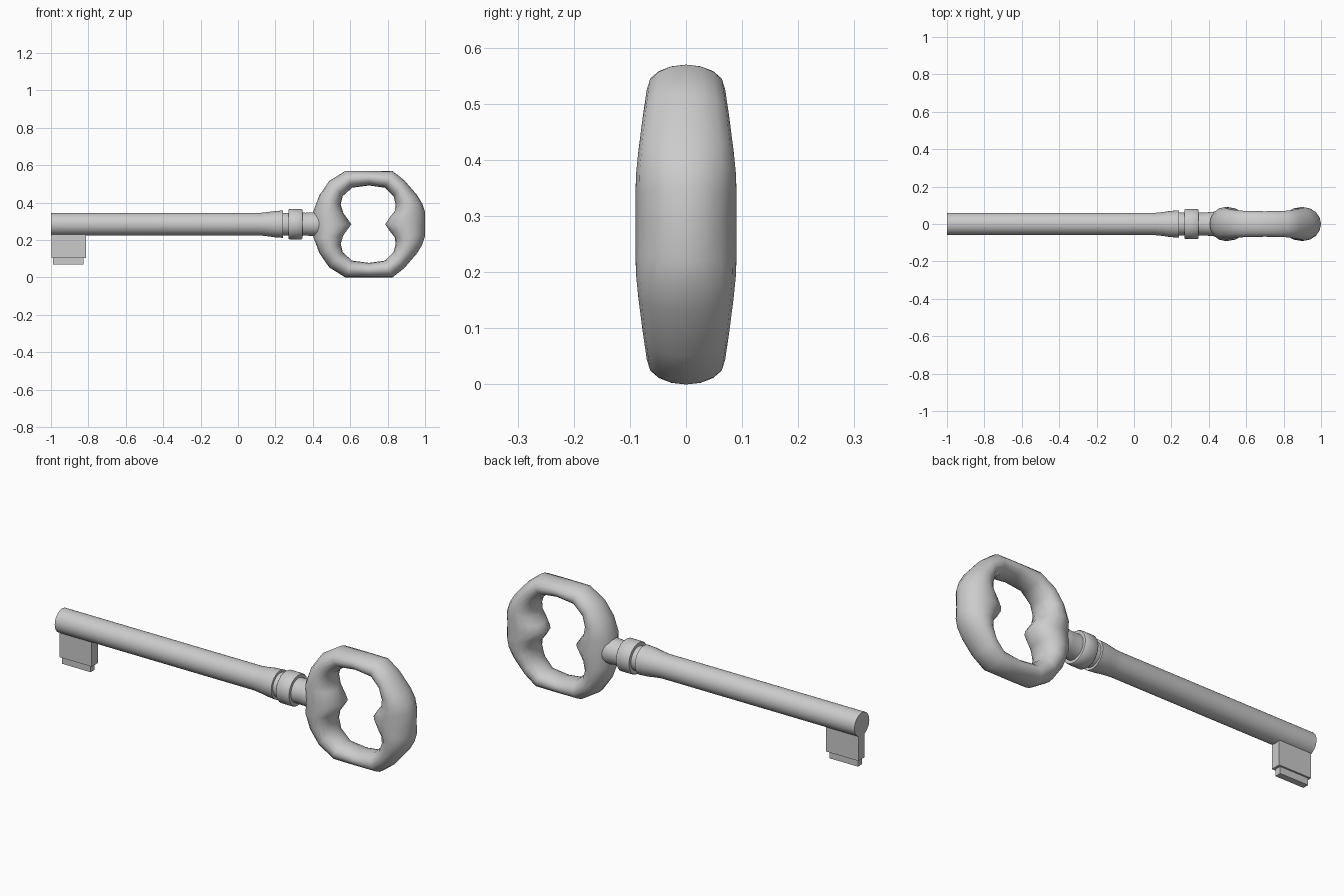
import bpy, bmesh, math
from mathutils import Vector

if "Cube" in bpy.data.objects:
    bpy.data.objects.remove(bpy.data.objects["Cube"])

ZC = 0.285  # height of the key's long axis


def finish(bm, name, angle=40):
    bmesh.ops.recalc_face_normals(bm, faces=bm.faces)
    me = bpy.data.meshes.new(name)
    bm.to_mesh(me)
    bm.free()
    ob = bpy.data.objects.new(name, me)
    bpy.context.collection.objects.link(ob)
    bpy.ops.object.select_all(action='DESELECT')
    ob.select_set(True)
    bpy.context.view_layer.objects.active = ob
    bpy.ops.object.shade_smooth_by_angle(angle=math.radians(angle))
    return ob


def bridge(bm, a, b):
    n = len(a)
    for i in range(n):
        bm.faces.new((a[i], a[(i + 1) % n], b[(i + 1) % n], b[i]))


def lathe_x(name, profile, n=32):
    """Solid of revolution about the key axis from (x, radius) pairs."""
    bm = bmesh.new()
    rings = [[bm.verts.new((x, r * math.cos(math.tau * i / n), ZC + r * math.sin(math.tau * i / n)))
              for i in range(n)] for x, r in profile]
    for a, b in zip(rings, rings[1:]):
        bridge(bm, a, b)
    bm.faces.new(rings[0])
    bm.faces.new(rings[-1])
    return finish(bm, name)


def box(name, x0, x1, thick, z0, z1):
    bm = bmesh.new()
    bmesh.ops.create_cube(bm, size=1)
    for v in bm.verts:
        v.co = ((x0 + x1) / 2 + v.co.x * (x1 - x0), v.co.y * thick,
                (z0 + z1) / 2 + v.co.z * (z1 - z0))
    return finish(bm, name, 30)


# Shaft with flared shoulder, collar and neck
lathe_x("shaft", [(-1, .06), (.115, .06), (.155, .064), (.195, .07), (.24, .073)])
lathe_x("groove", [(.22, .061), (.29, .061)])
lathe_x("collar", [(.27, .077), (.275, .081), (.339, .081), (.344, .077)])
lathe_x("neck", [(.33, .063), (.36, .061), (.40, .063), (.43, .066), (.48, .05)])

# Bit: plate with a thinner stepped lip
box("bit_plate", -.998, -.814, .05, .105, .25)
box("bit_lip", -.988, -.827, .032, .07, .12)

# Bow: upper half stations (outer x, outer z, inner x, inner z, half depth)
half = [(1.0, 0, .787, 0, .09), (1.0, .065, .81, .035, .09),
        (.985, .11, .838, .07, .089), (.958, .155, .843, .105, .085),
        (.889, .235, .832, .15, .077), (.825, .285, .785, .195, .07),
        (.70, .285, .70, .207, .068), (.574, .285, .61, .195, .07),
        (.488, .231, .56, .15, .077), (.435, .155, .549, .105, .085),
        (.405, .075, .563, .06, .09), (.403, 0, .606, 0, .09)]
stations = half + [(a, -b, c, -d, e) for a, b, c, d, e in half[-2:0:-1]]
bm = bmesh.new()
rings = []
for ox, oz, ix, iz, hy in stations:
    outer, inner = Vector((ox, 0, ZC + oz)), Vector((ix, 0, ZC + iz))
    mid, arm = (outer + inner) / 2, (outer - inner) / 2
    rings.append([bm.verts.new(mid + arm * math.cos(t) + Vector((0, hy * math.sin(t), 0)))
                  for t in (math.tau * k / 16 for k in range(16))])
for i, ring in enumerate(rings):
    bridge(bm, ring, rings[(i + 1) % len(rings)])
finish(bm, "bow", 70)
